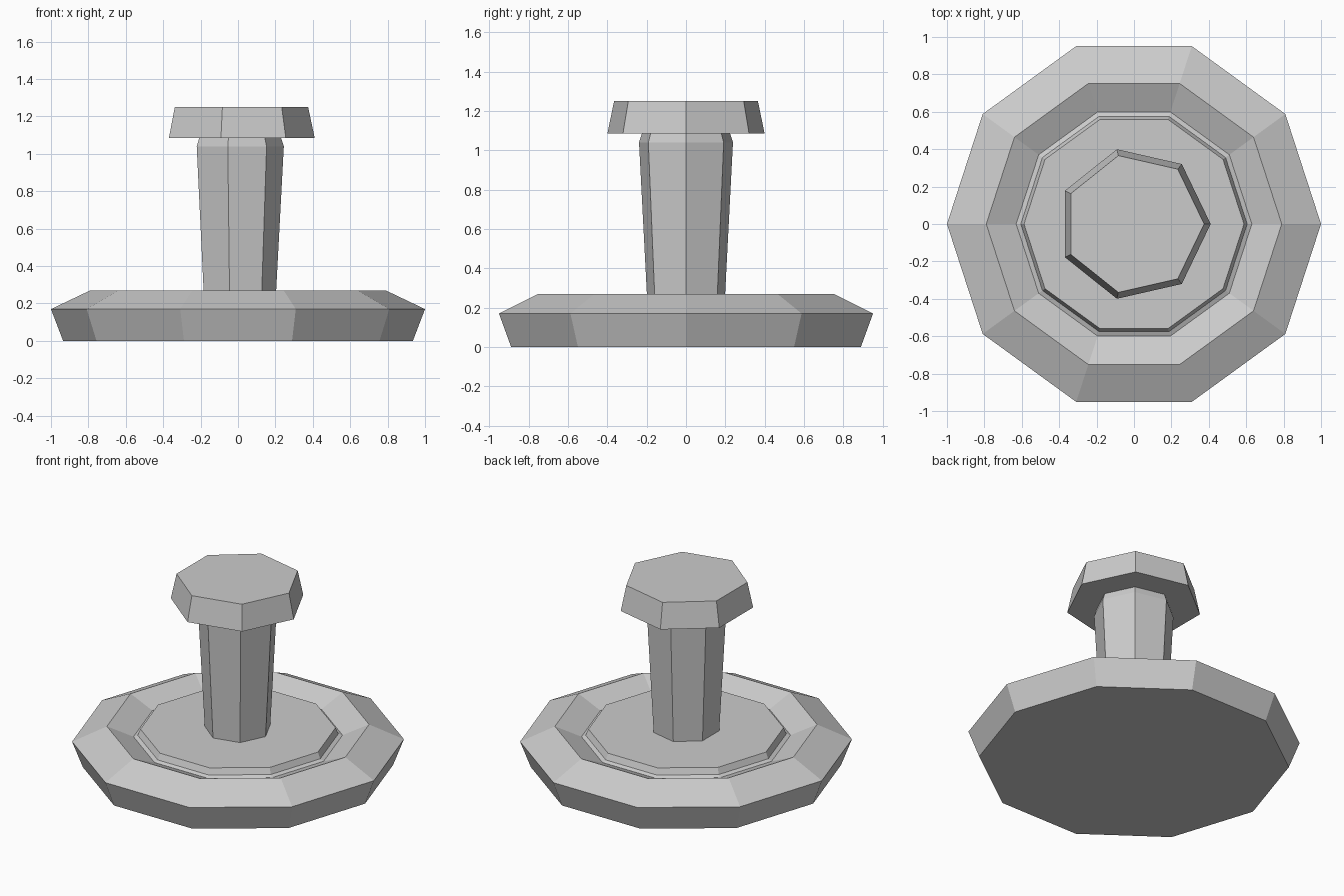
import bpy
import math

cube = bpy.data.objects.get("Cube")
if cube:
    bpy.data.objects.remove(cube, do_unlink=True)

# One plain grey for every part
grey = bpy.data.materials.new("light_grey")
grey.use_nodes = True
colour = (0.6, 0.6, 0.6, 1)
grey.diffuse_color = colour
grey.node_tree.nodes["Principled BSDF"].inputs["Base Color"].default_value = colour


def faceted_solid(name, sides, profile):
    """Stack regular polygons along (radius, height) pairs, closed at both ends."""
    verts, faces = [], []
    for radius, height in profile:
        for i in range(sides):
            a = math.tau * i / sides
            verts.append((radius * math.cos(a), radius * math.sin(a), height))
    for ring in range(len(profile) - 1):
        low, high = ring * sides, (ring + 1) * sides
        for i in range(sides):
            j = (i + 1) % sides
            faces.append((low + i, low + j, high + j, high + i))
    faces.append(tuple(reversed(range(sides))))
    faces.append(tuple(range(len(verts) - sides, len(verts))))
    mesh = bpy.data.meshes.new(name)
    mesh.from_pydata(verts, [], faces)
    mesh.materials.append(grey)
    obj = bpy.data.objects.new(name, mesh)
    bpy.context.collection.objects.link(obj)
    return obj


# Ten-sided base: flared side, sloping rim, sunken groove, raised centre plate
faceted_solid("base", 10, [
    (0.935, 0), (1.0, 0.17), (0.79, 0.27), (0.63, 0.20),
    (0.605, 0.21), (0.588, 0.25)])

# Seven-sided stem widening upward, with a chamfered top
faceted_solid("stem", 7, [(0.203, 0.25), (0.245, 1.04), (0.23, 1.085)])

# Seven-sided cap narrowing upward
faceted_solid("cap", 7, [(0.41, 1.085), (0.375, 1.25)])
